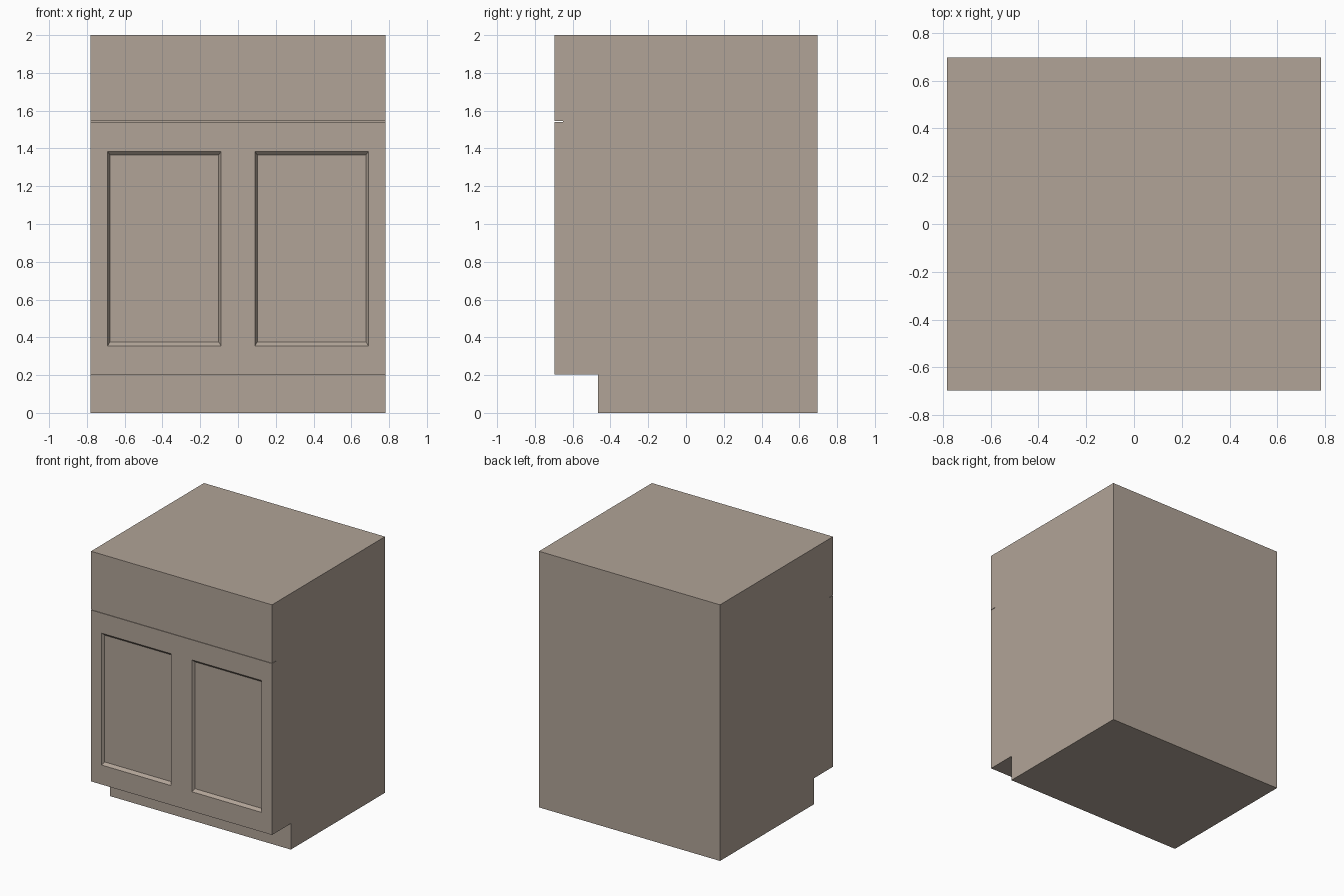
import bpy, bmesh

if "Cube" in bpy.data.objects:
    bpy.data.objects.remove(bpy.data.objects["Cube"])

HALF_W, HALF_D, TOP = 0.782, 0.697, 2.0
FRONT = -HALF_D


def make_object(name, bm):
    bmesh.ops.recalc_face_normals(bm, faces=bm.faces)
    mesh = bpy.data.meshes.new(name)
    bm.to_mesh(mesh)
    bm.free()
    mesh.materials.append(paint)
    obj = bpy.data.objects.new(name, mesh)
    bpy.context.collection.objects.link(obj)
    return obj


def extrude_profile(name, profile, half_width):
    """Sweep a (y, z) outline across x."""
    bm = bmesh.new()
    face = bm.faces.new([bm.verts.new((-half_width, y, z)) for y, z in profile])
    result = bmesh.ops.extrude_face_region(bm, geom=[face])
    verts = [v for v in result["geom"] if isinstance(v, bmesh.types.BMVert)]
    bmesh.ops.translate(bm, verts=verts, vec=(2 * half_width, 0, 0))
    return make_object(name, bm)


def panel_cutter(name, x0, x1, z0, z1, depth=0.02, side=0.012, rail=0.02):
    """Tapered block that leaves a sunken panel with sloping edges."""
    bm = bmesh.new()
    rings = []
    for t in (-1, 1):  # equally far in front of and behind the front face
        dx, dz, y = t * side, t * rail, FRONT + t * depth
        rings.append([bm.verts.new((x, y, z)) for x, z in (
            (x0 + dx, z0 + dz), (x1 - dx, z0 + dz),
            (x1 - dx, z1 - dz), (x0 + dx, z1 - dz))])
    outer, inner = rings
    bm.faces.new(outer)
    bm.faces.new(inner)
    for i in range(4):
        j = (i + 1) % 4
        bm.faces.new((outer[i], outer[j], inner[j], inner[i]))
    return make_object(name, bm)


# Warm taupe paint
paint = bpy.data.materials.new("taupe_paint")
paint.diffuse_color = (0.44, 0.37, 0.31, 1)
paint.use_nodes = True
paint.node_tree.nodes["Principled BSDF"].inputs["Base Color"].default_value = paint.diffuse_color

# Cabinet body: toe kick at the bottom, thin gap between doors and drawer front
body = extrude_profile("cabinet_body", [
    (-0.465, 0), (HALF_D, 0), (HALF_D, TOP), (FRONT, TOP),
    (FRONT, 1.544), (-0.65, 1.544), (-0.65, 1.541), (FRONT, 1.541),
    (FRONT, 0.203), (-0.465, 0.203)], HALF_W)

# Sunken door panels, left and right
for label, (x0, x1) in (("left", (-0.69, -0.09)), ("right", (0.09, 0.69))):
    cutter = panel_cutter(label + "_door_panel_cutter", x0, x1, 0.355, 1.385)
    cutter.hide_render = True
    cutter.hide_viewport = True
    mod = body.modifiers.new(label + "_door_panel", "BOOLEAN")
    mod.operation = "DIFFERENCE"
    mod.solver = "EXACT"
    mod.object = cutter
